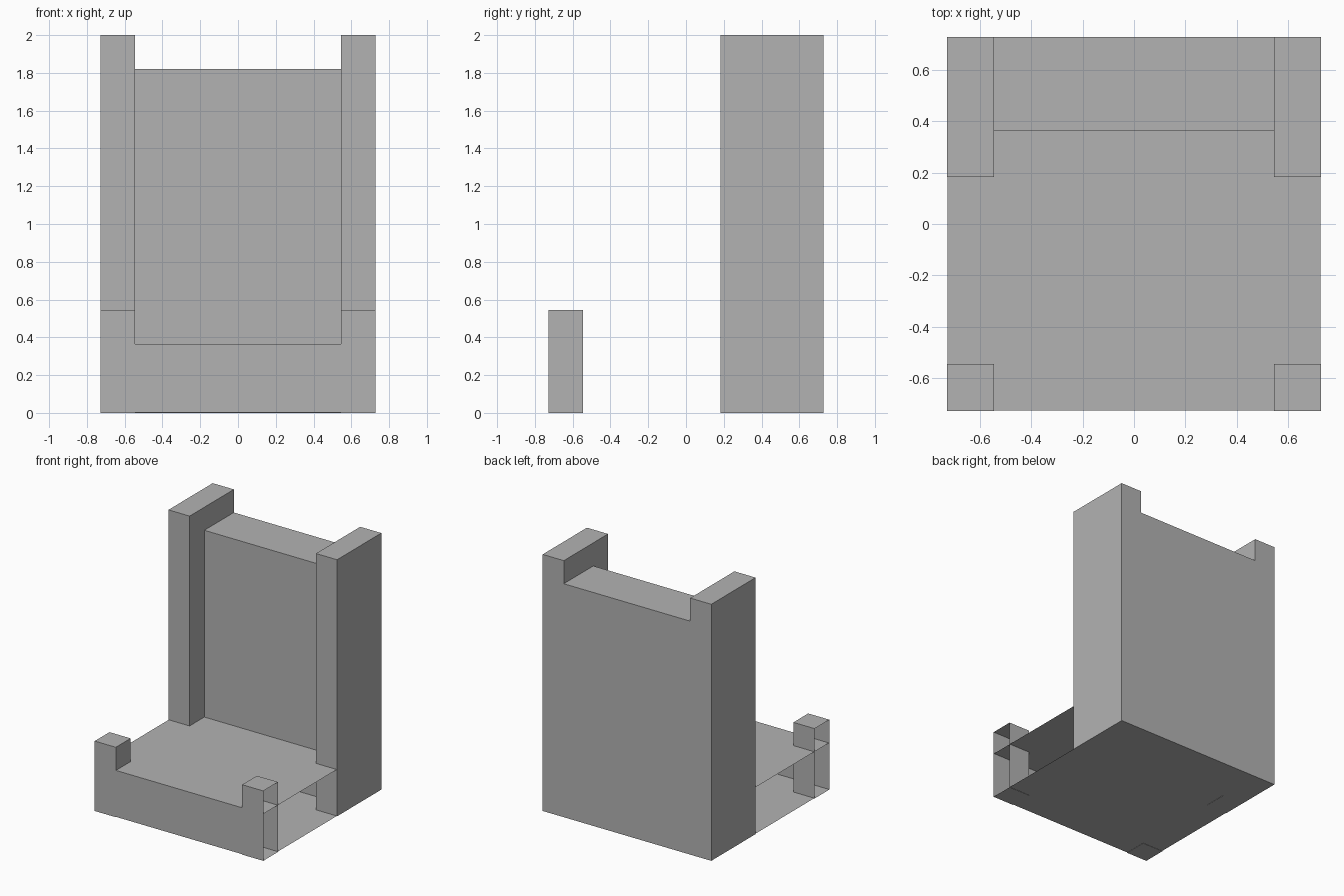
import bpy
import bmesh
from mathutils import Vector

default = bpy.data.objects.get("Cube")
if default:
    bpy.data.objects.remove(default, do_unlink=True)

# Single plain grey
grey = bpy.data.materials.new("plain_grey")
grey.use_nodes = True
colour = (0.45, 0.45, 0.45, 1)
grey.diffuse_color = colour
grey.node_tree.nodes["Principled BSDF"].inputs["Base Color"].default_value = colour

H = 0.727        # half width and half depth
INNER = 0.545    # inner edge of the posts
GAP = 0.002      # keeps overlapping faces apart


def box(name, low, high, open_sides=()):
    """Box between two corners, without the faces that point along open_sides."""
    low, high = Vector(low), Vector(high)
    bm = bmesh.new()
    bmesh.ops.create_cube(bm, size=1)
    bmesh.ops.scale(bm, vec=high - low, verts=bm.verts)
    bm.normal_update()
    gone = [f for f in bm.faces if any(f.normal.dot(Vector(d)) > 0.9 for d in open_sides)]
    bmesh.ops.delete(bm, geom=gone, context="FACES")
    mesh = bpy.data.meshes.new(name)
    bm.to_mesh(mesh)
    bm.free()
    mesh.materials.append(grey)
    obj = bpy.data.objects.new(name, mesh)
    obj.location = (low + high) / 2
    bpy.context.collection.objects.link(obj)
    return obj


# Seat base, open at both ends
box("seat_base", (-H + GAP, -H + GAP, GAP), (H - GAP, INNER, 0.364),
    open_sides=((1, 0, 0), (-1, 0, 0)))

# Backrest between the tall posts
box("backrest", (-INNER, 0.364, 0), (INNER, H, 1.82))

# Posts on each side; the short front ones have no outer face
for side, label in ((1, "left"), (-1, "right")):
    x0, x1 = sorted((side * INNER, side * H))
    box(f"back_post_{label}", (x0, 0.182, 0), (x1, H, 2))
    box(f"front_post_{label}", (x0, -H, 0), (x1, -INNER, INNER),
        open_sides=((side, 0, 0),))
